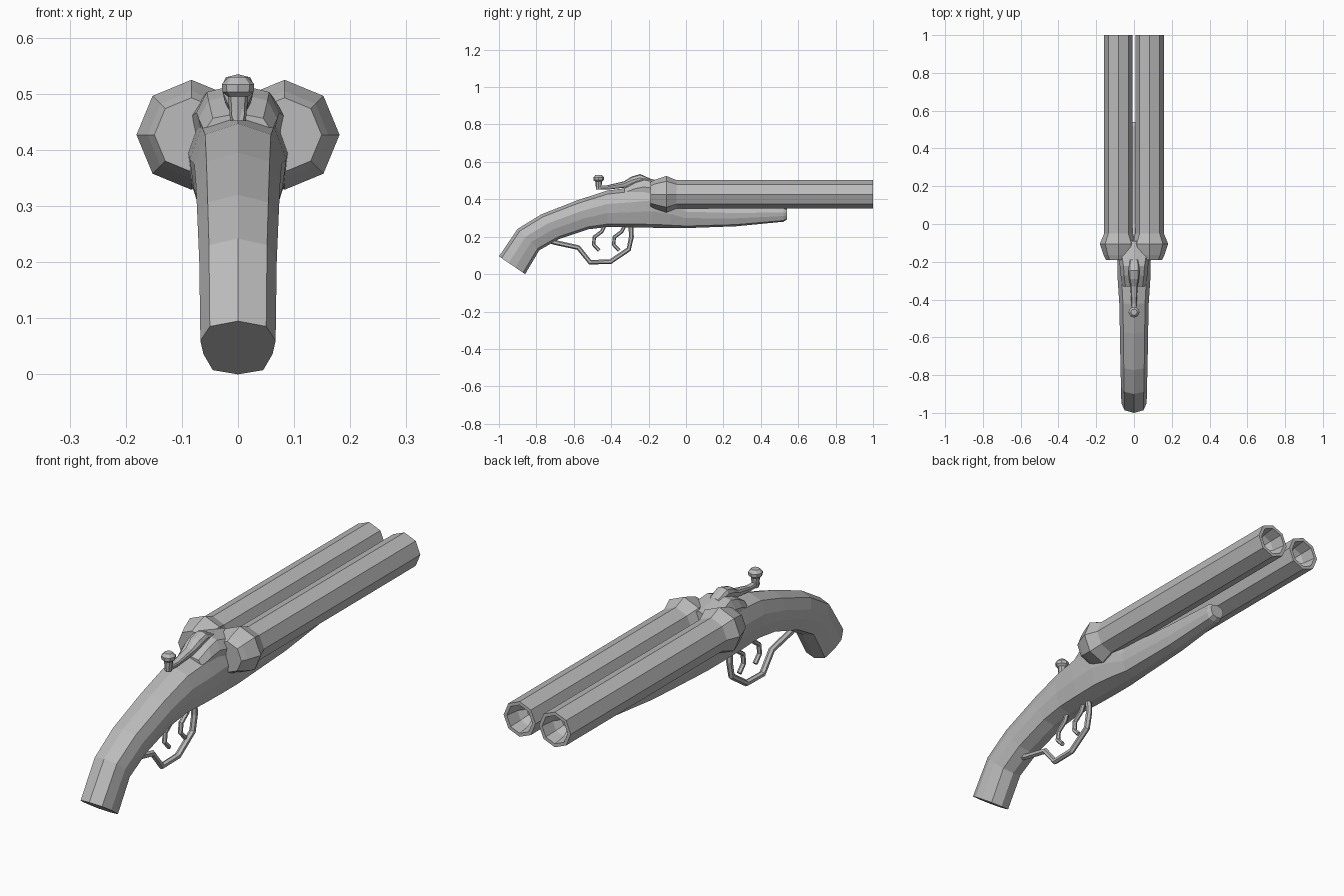
import bpy, math
from mathutils import Vector

if "Cube" in bpy.data.objects:
    bpy.data.objects.remove(bpy.data.objects["Cube"])

grey = bpy.data.materials.new("gunmetal_grey")
grey.diffuse_color = (0.5, 0.5, 0.5, 1)
grey.use_nodes = True
grey.node_tree.nodes["Principled BSDF"].inputs["Base Color"].default_value = grey.diffuse_color


def loft(name, rings):
    """Skin a list of equal-length vertex rings and cap both ends."""
    n = len(rings[0])
    verts = [p for r in rings for p in r]
    faces = [(i * n + j, i * n + (j + 1) % n, (i + 1) * n + (j + 1) % n, (i + 1) * n + j)
             for i in range(len(rings) - 1) for j in range(n)]
    faces += [tuple(reversed(range(n))), tuple(range(len(verts) - n, len(verts)))]
    me = bpy.data.meshes.new(name)
    me.from_pydata(verts, [], faces)
    me.materials.append(grey)
    ob = bpy.data.objects.new(name, me)
    bpy.context.collection.objects.link(ob)
    import bmesh
    bm = bmesh.new()
    bm.from_mesh(me)
    bmesh.ops.recalc_face_normals(bm, faces=bm.faces)
    bm.to_mesh(me)
    bm.free()
    return ob


# Ten-sided section shared by the stock, hump and lever: (width share, height share)
HALF = [(0, 1), (.75, .9), (1, .63), (.92, .38), (.67, .08), (0, 0)]
SECTION = HALF + [(-x, h) for x, h in HALF[-2:0:-1]]


def section(ty, tz, by, bz, w):
    return [(x * w, by + (ty - by) * h, bz + (tz - bz) * h) for x, h in SECTION]


def lathe_y(name, x, z, prof):
    """Octagonal body turned around an axis along y."""
    loft(name, [[(x + r * math.cos(k * math.pi / 4), y, z + r * math.sin(k * math.pi / 4))
                 for k in range(8)] for y, r in prof])


def tube(name, path, rad):
    """Six-sided bar following a path of (y, z) points."""
    pts = [Vector((0, y, z)) for y, z in path]
    rings = []
    for i, p in enumerate(pts):
        t = (pts[min(i + 1, len(pts) - 1)] - pts[max(i - 1, 0)]).normalized()
        nrm = Vector((0, -t.z, t.y))
        rings.append([p + nrm * rad * math.cos(a) + Vector((rad * math.sin(a), 0, 0))
                      for a in (k * math.pi / 3 for k in range(6))])
    loft(name, rings)


# Barrels with swollen breech and hollow muzzle
for side, s in (("left", -1), ("right", 1)):
    lathe_y(side + "_barrel", s * .083, .427,
            [(-.19, .066), (-.165, .078), (-.105, .098), (-.05, .075), (1, .075),
             (1, .06), (.94, .052), (.91, .03)])

# Grip, receiver and fore-end in one body
loft("stock_body", [section(*a) for a in [
    (-1, .095, -.86, 0, .067), (-.9, .242, -.784, .128, .069),
    (-.773, .32, -.68, .187, .072), (-.58, .395, -.52, .24, .075),
    (-.42, .447, -.42, .252, .078), (-.3, .462, -.3, .25, .086),
    (-.18, .48, -.18, .248, .089), (-.08, .44, -.08, .246, .08),
    (0, .385, 0, .246, .065), (.27, .368, .27, .256, .053),
    (.52, .36, .52, .28, .04), (.54, .35, .54, .292, .033)]])

# Raised receiver top
loft("receiver_hump", [section(*a) for a in [
    (-.33, .465, -.33, .38, .06), (-.27, .5, -.29, .38, .07),
    (-.22, .517, -.24, .38, .074), (-.17, .505, -.17, .38, .085),
    (-.09, .49, -.09, .38, .06)]])

# Opening lever: hub, arm and thumb knob
loft("lever_arm", [section(*a) for a in [
    (-.48, .475, -.48, .452, .012), (-.42, .475, -.42, .452, .014),
    (-.33, .497, -.33, .462, .019), (-.29, .522, -.29, .47, .027),
    (-.245, .535, -.245, .48, .029), (-.19, .51, -.18, .48, .025)]])
loft("lever_knob", [[(r * math.cos(k * math.pi / 4), -.467 + r * math.sin(k * math.pi / 4), z)
                     for k in range(8)]
                    for z, r in [(.452, .014), (.495, .018), (.503, .028), (.517, .029), (.53, .017)]])

# Trigger guard and twin triggers
tube("trigger_guard", [(-.73, .178), (-.69, .167), (-.576, .142), (-.513, .064),
                       (-.405, .066), (-.306, .133), (-.292, .2), (-.295, .27)], .013)
for name, dy in (("rear_trigger", 0), ("front_trigger", .107)):
    tube(name, [(-.43 + dy, .27), (-.45 + dy, .228), (-.49 + dy, .198),
                (-.494 + dy, .158), (-.464 + dy, .126)], .01)
